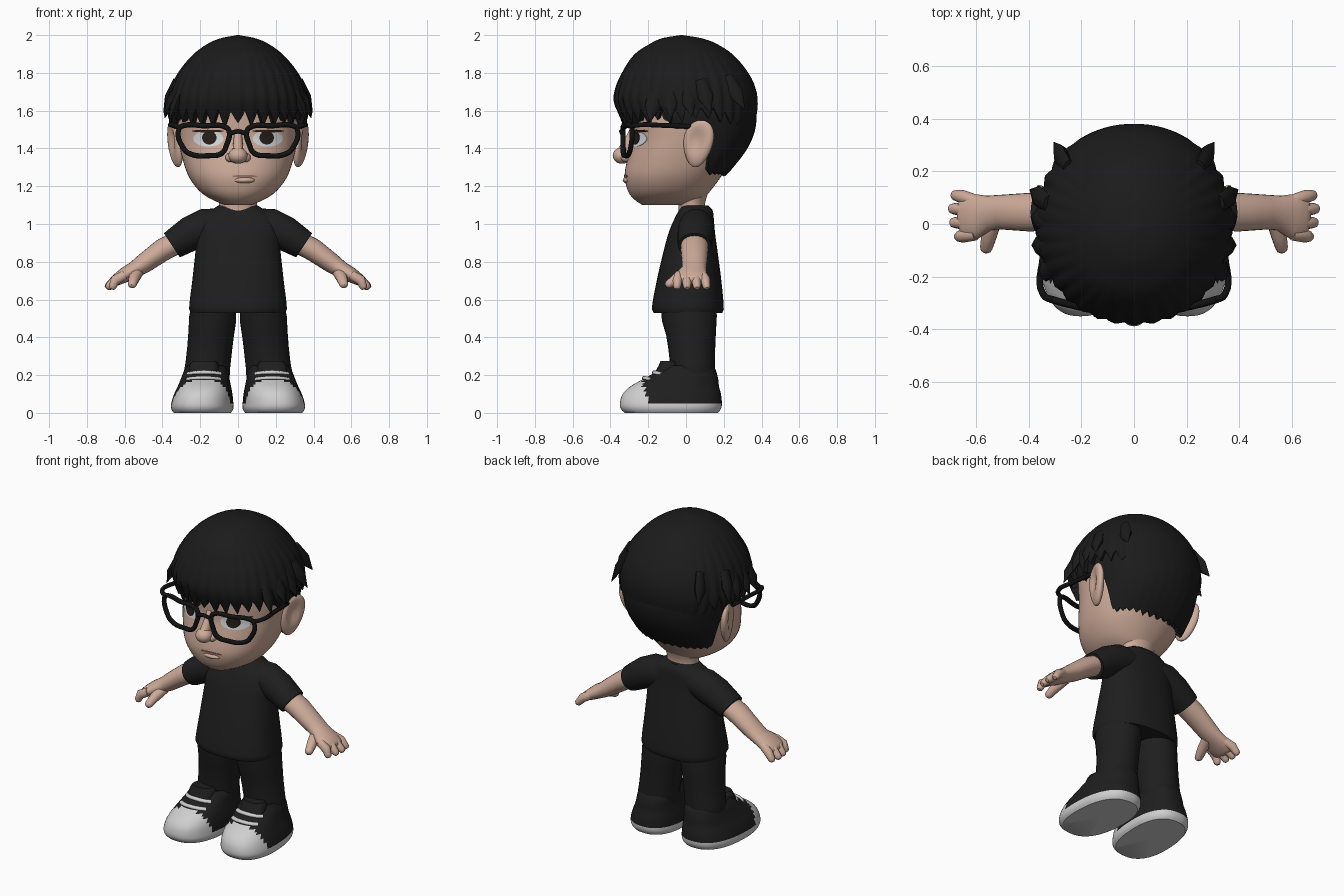
import bpy, bmesh, math, random
from mathutils import Vector as V

if "Cube" in bpy.data.objects:
    bpy.data.objects.remove(bpy.data.objects["Cube"])

random.seed(4)
TAU = math.tau


def material(name, r, g, b):
    m = bpy.data.materials.new(name)
    m.diffuse_color = (r, g, b, 1)
    m.use_nodes = True
    m.node_tree.nodes["Principled BSDF"].inputs["Base Color"].default_value = m.diffuse_color
    return m


SKIN = material("skin", .62, .41, .32)
LIP = material("lip_line", .33, .17, .13)
HAIR = material("hair_black", .011, .011, .011)
CLOTH = material("cloth_black", .013, .013, .013)
FRAME = material("frame_black", .006, .006, .006)
WHITE = material("rubber_white", .62, .62, .62)
EYE = material("eye_white", .68, .7, .72)
IRIS = material("iris_dark", .02, .013, .01)


# ---- helpers ----
def build(name, rings, mats, rule=None, end=None):
    """Skin a stack of rings and close both ends with fans."""
    bm = bmesh.new()
    rows = [[bm.verts.new(p) for p in r] for r in rings]
    n = len(rows[0])
    for a, b in zip(rows, rows[1:]):
        for i in range(n):
            bm.faces.new((a[i], a[(i + 1) % n], b[(i + 1) % n], b[i]))
    for row, c in ((rows[0], None), (rows[-1], end)):
        mid = bm.verts.new(c or sum((v.co for v in row), V()) / n)
        for i in range(n):
            bm.faces.new((row[i], row[(i + 1) % n], mid))
    bmesh.ops.recalc_face_normals(bm, faces=bm.faces)
    if rule:
        for f in bm.faces:
            f.material_index = rule(f.calc_center_median())
    me = bpy.data.meshes.new(name)
    bm.to_mesh(me)
    bm.free()
    for m in mats if isinstance(mats, list) else [mats]:
        me.materials.append(m)
    ob = bpy.data.objects.new(name, me)
    bpy.context.collection.objects.link(ob)
    return ob


def prof(keys, z):
    """Smoothly interpolate (z, cx, rx, y_front, y_back) rows."""
    z = min(max(z, keys[0][0]), keys[-1][0])
    i = max(j for j in range(len(keys) - 1) if keys[j][0] <= z)
    a, b = keys[i], keys[i + 1]
    p, q = keys[max(i - 1, 0)], keys[min(i + 2, len(keys) - 1)]
    h = b[0] - a[0]
    t = (z - a[0]) / h
    out = []
    for k in range(1, 5):
        m0 = (b[k] - p[k]) / (b[0] - p[0]) * h
        m1 = (q[k] - a[k]) / (q[0] - a[0]) * h
        out.append((2*t**3 - 3*t*t + 1) * a[k] + (t**3 - 2*t*t + t) * m0
                   + (3*t*t - 2*t**3) * b[k] + (t**3 - t*t) * m1)
    return out


def around(keys, z, ang, e=2.0, grow=1.0):
    cx, rx, y0, y1 = prof(keys, z)
    c, s = math.cos(ang), math.sin(ang)
    return V((cx + grow * rx * math.copysign(abs(c) ** (2 / e), c),
              (y0 + y1) / 2 + grow * (y1 - y0) / 2 * math.copysign(abs(s) ** (2 / e), s), z))


def front(keys, x, z, e=2.0):
    cx, rx, y0, y1 = prof(keys, z)
    d = min(abs(x - cx) / rx, 1)
    return (y0 + y1) / 2 - (y1 - y0) / 2 * (1 - d ** e) ** (1 / e)


def loft(keys, nz=20, n=40, e=2.0):
    z0, z1 = keys[0][0], keys[-1][0]
    return [[around(keys, z0 + (z1 - z0) * j / nz, TAU * i / n, e) for i in range(n)]
            for j in range(nz + 1)]


def tube(name, path, mat, n=16, s=1, rounded=False):
    """Sweep an oval along (x, y, z, r_up, r_side) points."""
    pts = [V((s * p[0], p[1], p[2])) for p in path]
    rad = [p[3:5] for p in path]
    if rounded:
        d = (pts[-1] - pts[-2]).normalized()
        r, tip = rad[-1], pts[-1]
        for k in (.5, .87):
            pts.append(tip + d * r[0] * k)
            rad.append([w * math.sqrt(1 - k * k) for w in r])
    rings = []
    for i, p in enumerate(pts):
        t = (pts[min(i + 1, len(pts) - 1)] - pts[max(i - 1, 0)]).normalized()
        side = V((0, 1, 0)) if abs(t.y) < .8 else V((1, 0, 0))
        side = (side - t * side.dot(t)).normalized()
        up = t.cross(side)
        rings.append([p + up * rad[i][0] * math.cos(TAU * k / n)
                      + side * rad[i][1] * math.sin(TAU * k / n) for k in range(n)])
    return build(name, rings, mat)


def ball(name, c, r, mat, e=2.0):
    rings = [[V((c[0] + r[0] * math.sin(a) * math.cos(TAU * i / 24),
                 c[1] + r[1] * math.sin(a) * math.sin(TAU * i / 24),
                 c[2] + r[2] * math.cos(a))) for i in range(24)]
             for a in (math.pi * j / 16 for j in range(1, 16))]
    return build(name, rings, mat)


def wire(name, pts, r, cyclic=False):
    cu = bpy.data.curves.new(name, 'CURVE')
    cu.dimensions, cu.bevel_depth, cu.bevel_resolution = '3D', r, 2
    cu.use_fill_caps = True
    cu.resolution_u = 6
    sp = cu.splines.new('BEZIER')
    sp.bezier_points.add(len(pts) - 1)
    for b, p in zip(sp.bezier_points, pts):
        b.co = p
        b.handle_left_type = b.handle_right_type = 'AUTO'
    sp.use_cyclic_u = cyclic
    cu.materials.append(FRAME)
    bpy.context.collection.objects.link(bpy.data.objects.new(name, cu))


# ---- head ----
head = [(1.1, 0, .07, -.23, .05), (1.13, 0, .14, -.275, .09), (1.17, 0, .2, -.305, .125),
        (1.25, 0, .26, -.325, .185), (1.35, 0, .295, -.31, .24), (1.45, 0, .315, -.29, .28),
        (1.55, 0, .325, -.295, .31), (1.7, 0, .31, -.3, .31), (1.85, 0, .2, -.2, .2),
        (1.9, 0, .05, -.06, .06)]
HE = 2.2
build("head", loft(head, 40, 56, HE), SKIN)
build("neck", loft([(1.02, 0, .11, -.04, .12), (1.1, 0, .1, -.04, .1), (1.2, 0, .12, -.06, .13)], 8), SKIN)


def decal(name, x, z, rx, rz, mat, lift):
    """Thin oval plate that follows the face."""
    rings = []
    for f, o in ((1, .004), (1, -lift), (.7, -lift), (.35, -lift)):
        ring = []
        for i in range(28):
            px, pz = x + f * rx * math.cos(TAU * i / 28), z + f * rz * math.sin(TAU * i / 28)
            ring.append(V((px, front(head, px, pz, HE) + o, pz)))
        rings.append(ring)
    build(name, rings, mat)


# ---- face and ears ----
tube("nose_bridge", [(0, -.27, 1.49, .02, .03), (0, -.3, 1.43, .025, .032), (0, -.335, 1.375, .03, .035)], SKIN)
ball("nose_tip", (0, -.338, 1.362), (.05, .05, .043), SKIN)
decal("mouth", .035, 1.253, .068, .007, LIP, .004)
ball("lower_lip", (.03, -.305, 1.232), (.06, .03, .018), SKIN)
for s in (-1, 1):
    ball("nostril", (s * .04, -.315, 1.352), (.027, .03, .025), SKIN)
    decal("eye_white", s * .157, 1.452, .08, .042, EYE, .003)
    decal("iris", s * .152, 1.457, .038, .036, IRIS, .006)
    decal("upper_lash", s * .16, 1.492, .085, .007, IRIS, .007)
    ear = ball("ear", (0, 0, 0), (.035, .078, .125), SKIN)
    for v in ear.data.vertices:
        y, z = v.co.y, v.co.z
        if v.co.x * s > 0:   # hollow of the ear
            v.co.x -= s * .035 * math.exp(-((y + .012) / .04) ** 2 - ((z - .02) / .07) ** 2)
        v.co.y *= 1 + z * 1.6
        v.co.x += s * (.335 + .14 * z + .25 * y)
        v.co += V((0, .065 + .12 * z, 1.425))

# ---- hair: layered cap with pointed locks, and nape layer ----
cap = [(1.48, 0, .335, -.31, .355), (1.57, 0, .365, -.345, .373), (1.65, 0, .368, -.378, .38),
       (1.72, 0, .352, -.37, .368), (1.8, 0, .317, -.337, .33), (1.9, 0, .235, -.27, .245),
       (1.96, 0, .15, -.18, .15), (1.985, 0, .085, -.12, .075), (2, 0, .006, -.03, -.018)]
nape = [(1.24, 0, .255, -.1, .195), (1.3, 0, .28, -.13, .25), (1.4, 0, .312, -.2, .325),
        (1.5, 0, .332, -.27, .366), (1.6, 0, .34, -.29, .37), (1.75, 0, .3, -.27, .33)]
TEETH, PER = 34, 6
N = TEETH * PER
depth = [random.uniform(.55, 1.1) for _ in range(TEETH)]


def hair_layer(name, keys, top, base, amp, mid, flare, rows=26):
    rings = []
    for j in range(rows + 1):
        u, ring = j / rows, []
        for i in range(N):
            a = TAU * i / N
            s = math.sin(a)
            tri = 1 - abs((i % PER) / (PER / 2) - 1)
            z = top - (top - base(s) + amp(s) * depth[i // PER] * (tri - .3)) * u ** 1.8
            ring.append(around(keys, z, a, 2.1, 1 + flare * (tri - .4) * u * u * min(amp(s) / .05, 1)))
        rings.append(ring)
    build(name, rings, HAIR, end=V(mid))


def step(x, a, b):
    t = min(max((x - a) / (b - a), 0), 1)
    return t * t * (3 - 2 * t)


hair_layer("hair_cap", cap, 1.9995, lambda s: 1.575 + .03 * (1 - abs(s)) - .07 * step(s, .4, .9),
           lambda s: .1 * (1 - step(s, .45, .9)), (0, 0, 1.66), .035)
hair_layer("hair_nape", nape, 1.75, lambda s: 1.52 - .25 * step(s, .08, .35), lambda s: .025, (0, 0, 1.45), .01)
# loose side locks (tip x, y, z)
for tip in ((.305, .31, 1.61), (.395, .13, 1.59), (.392, .03, 1.57), (.388, -.08, 1.56), (.365, -.19, 1.54)):
    x, y, z = tip
    for s in (-1, 1):
        tube("hair_lock", [(x * .82, y * .75 - .02, z + .17, .02, .035),
                           (x * .92, y * .88 - .01, z + .08, .025, .042),
                           (x, y, z, .001, .002)], HAIR, 8, s)

# ---- glasses ----
for s in (-1, 1):
    rim = ((.047, 1.49), (.06, 1.42), (.085, 1.375), (.15, 1.362), (.25, 1.37), (.288, 1.4),
           (.312, 1.505), (.29, 1.52), (.18, 1.52), (.065, 1.512))
    wire("glasses_rim", [(s * x, -.335 + .5 * x * x, z) for x, z in rim], .014, True)
    wire("glasses_temple", [(s * .3, -.29, 1.51), (s * .343, -.27, 1.522),
                            (s * .345, -.12, 1.522), (s * .33, .03, 1.515)], .013)
wire("glasses_bridge", [(-.05, -.335, 1.475), (0, -.343, 1.49), (.05, -.335, 1.475)], .012)

# ---- shirt ----
shirt = [(.53, 0, .25, -.172, .192), (.55, 0, .259, -.181, .2), (.7, 0, .242, -.155, .187),
         (.87, 0, .224, -.115, .165), (.96, 0, .22, -.09, .153), (1.03, 0, .2, -.06, .147),
         (1.075, 0, .14, -.037, .14), (1.097, 0, .105, -.028, .12)]
build("shirt_body", loft(shirt, 30, 48, 2.4), CLOTH)

for s in (-1, 1):
    # ---- sleeve, arm and hand ----
    tube("sleeve", [(.08, .055, 1.0, .085, .085), (.17, .055, .985, .097, .095), (.25, .05, .95, .092, .095),
                    (.335, .045, .897, .079, .09), (.35, .045, .887, .076, .087)], CLOTH, 28, s)
    tube("arm", [(.28, .045, .925, .06, .07), (.4, .045, .862, .06, .073), (.5, .045, .79, .052, .066),
                 (.55, .042, .757, .044, .066), (.6, .03, .73, .04, .085), (.64, .027, .706, .032, .088)],
         SKIN, 24, s, True)
    for y, x in ((.103, .685), (.055, .695), (.005, .69), (-.045, .672)):
        tube("finger", [(.6, y * .85, .73, .026, .024), (.65, y, .703, .027, .026), (x - .01, y * 1.05, .672, .021, .021)],
             SKIN, 12, s, True)
    tube("thumb", [(.53, .02, .745, .03, .03), (.55, -.045, .713, .03, .03), (.56, -.09, .682, .022, .024)],
         SKIN, 12, s, True)

    # ---- trouser leg ----
    tube("trouser_leg", [(.125, .01, .6, .115, .145), (.134, .018, .5, .125, .146), (.142, .027, .42, .121, .132),
                         (.15, .031, .34, .119, .124), (.16, .035, .25, .119, .118), (.165, .035, .21, .122, .119),
                         (.165, .035, .185, .115, .112)], CLOTH, 32, s)

    # ---- shoe: white sole and toe cap, dark upper, white laces ----
    shoe = [(0, .185, .15, -.325, .17), (.02, .185, .163, -.345, .185), (.05, .185, .163, -.35, .19),
            (.1, .18, .153, -.335, .185), (.14, .175, .14, -.295, .175), (.18, .172, .128, -.225, .17),
            (.22, .168, .118, -.155, .16), (.25, .167, .1, -.12, .145)]

    def place(p):
        return V((s * (p.x - .05 * p.y), p.y, p.z))

    rings = [[place(p) for p in r] for r in loft(shoe, 20, 64, 2.4)]
    build("shoe", rings, [CLOTH, WHITE], lambda c: int(c.z < .05 or c.y < -.225 - .25 * (c.z - .15)))
    build("shoe_tongue", [[place(p) for p in r] for r in loft(
        [(.19, .175, .08, -.18, -.04), (.25, .175, .078, -.145, -.04), (.275, .175, .062, -.135, -.05)], 8, 24, 2.6)], CLOTH)
    for z in (.185, .214):
        row = []
        for d in (-.085, -.06, -.03, 0, .03, .06, .085):
            p = place(V((.172 + d, front(shoe, .172 + d, z, 2.4) - .003, z - 1.2 * d * d)))
            row.append((p.x, p.y, p.z, .011, .014))
        tube("shoe_lace", row, WHITE, 10)

# ---- smooth shading with crisp hems ----
for ob in bpy.context.scene.objects:
    ob.select_set(ob.type == 'MESH')
    if ob.type == 'MESH':
        bpy.context.view_layer.objects.active = ob
bpy.ops.object.shade_smooth_by_angle(angle=math.radians(45))
